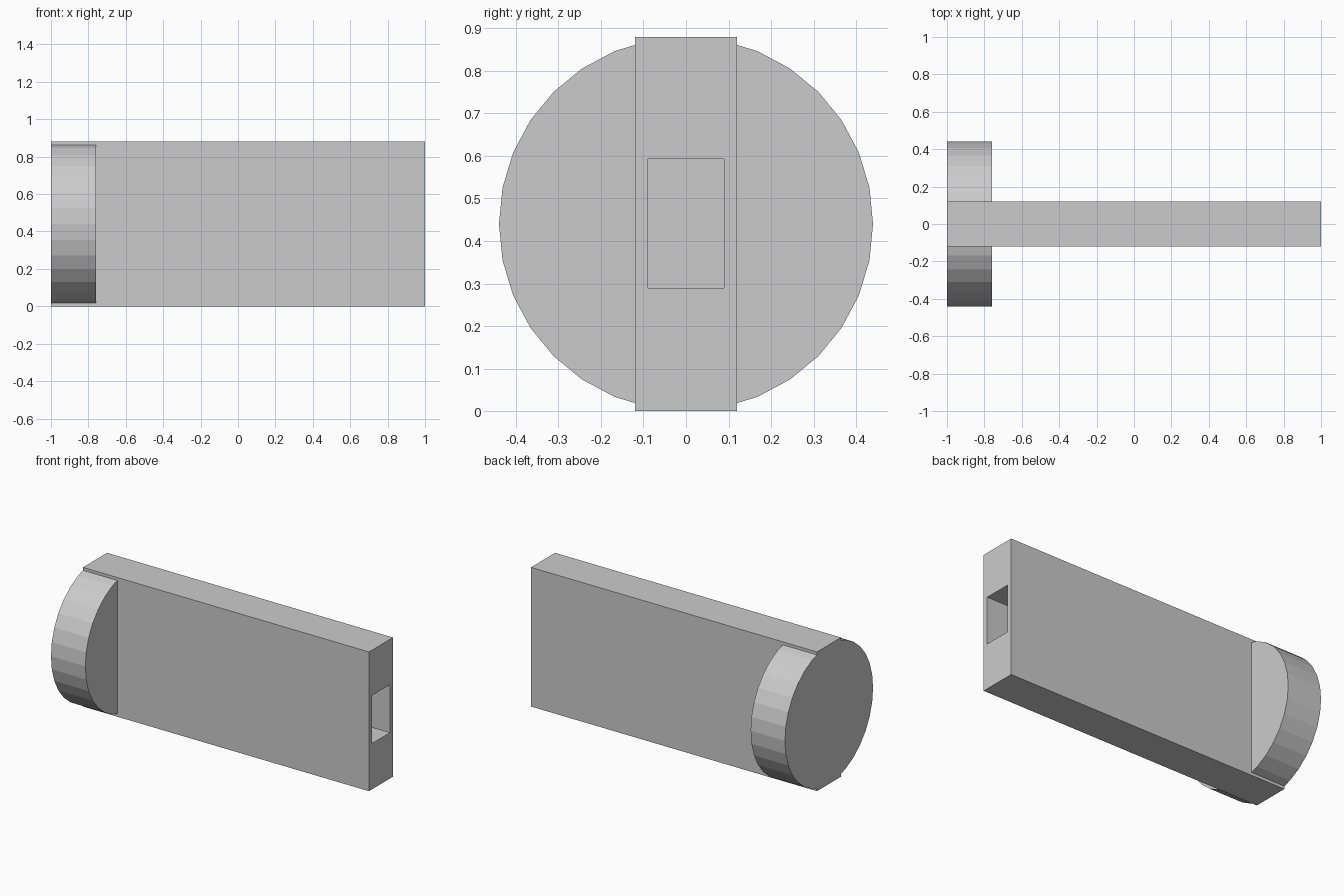
import bpy, bmesh, math
from mathutils import Matrix

if "Cube" in bpy.data.objects:
    bpy.data.objects.remove(bpy.data.objects["Cube"])

R = 0.44            # disc radius, half the bar height
LENGTH, THICK = 2.0, 0.24


def add_object(name, bm):
    bmesh.ops.recalc_face_normals(bm, faces=bm.faces)
    mesh = bpy.data.meshes.new(name)
    bm.to_mesh(mesh)
    bm.free()
    obj = bpy.data.objects.new(name, mesh)
    bpy.context.collection.objects.link(obj)
    return obj


# Flat bar with a rectangular socket in its right end
bm = bmesh.new()
bmesh.ops.create_cube(bm, size=1, matrix=Matrix.Translation((0, 0, R))
                      @ Matrix.Diagonal((LENGTH, THICK, 2 * R, 1)))
bm.normal_update()
end = max(bm.faces, key=lambda f: f.calc_center_median().x)
bmesh.ops.inset_individual(bm, faces=[end], thickness=0.043)
for v in end.verts:
    v.co.z = 0.593 if v.co.z > R else 0.29
socket = bmesh.ops.extrude_discrete_faces(bm, faces=[end])["faces"][0]
bmesh.ops.translate(bm, verts=socket.verts, vec=(-0.5, 0, 0))
add_object("bar", bm)

# 32-sided disc around the left end
bm = bmesh.new()
bmesh.ops.create_cone(bm, cap_ends=True, segments=32, radius1=R, radius2=R,
                      depth=THICK,
                      matrix=Matrix.Translation((-1 + THICK / 2, 0, R))
                      @ Matrix.Rotation(math.pi / 2, 4, 'Y'))
add_object("end_disc", bm)
